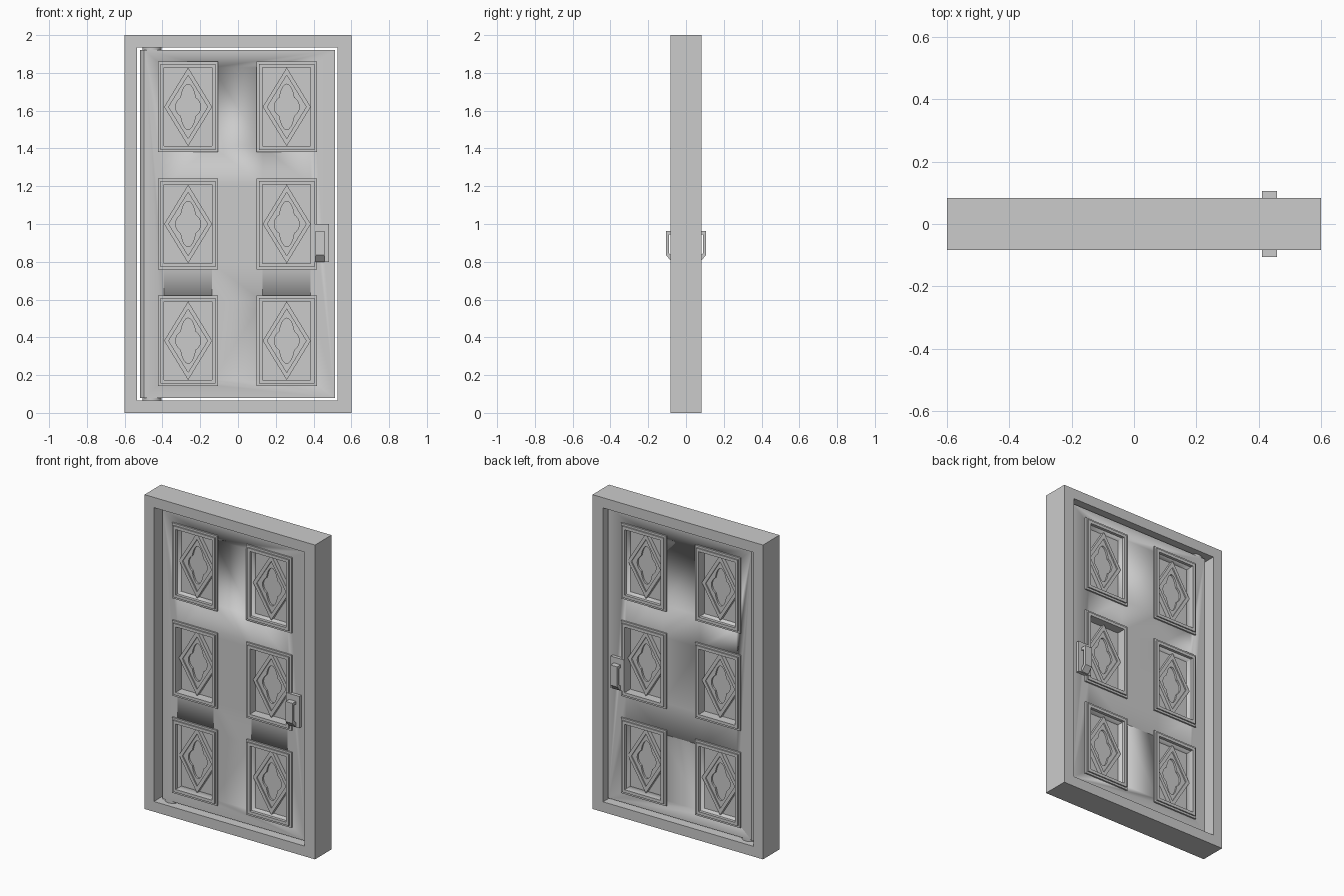
import bpy, bmesh, math

cube = bpy.data.objects.get("Cube")
if cube:
    bpy.data.objects.remove(cube, do_unlink=True)

grey = bpy.data.materials.new("light grey")
grey.use_nodes = True
grey.diffuse_color = (0.6, 0.6, 0.6, 1)
grey.node_tree.nodes["Principled BSDF"].inputs["Base Color"].default_value = grey.diffuse_color


def finish(name, bm, loc, mirror=False):
    """Turn a bmesh into an object, optionally mirrored to the back."""
    mesh = bpy.data.meshes.new(name)
    bm.to_mesh(mesh)
    bm.free()
    mesh.materials.append(grey)
    obj = bpy.data.objects.new(name, mesh)
    obj.location = loc
    bpy.context.collection.objects.link(obj)
    bpy.ops.object.select_all(action='DESELECT')
    obj.select_set(True)
    bpy.context.view_layer.objects.active = obj
    bpy.ops.object.shade_smooth_by_angle(angle=math.radians(30))
    if mirror:
        mod = obj.modifiers.new("both_sides", 'MIRROR')
        mod.use_axis = (False, True, False)
    return obj


def loft(name, loops, loc, cap=True, cyclic=False, mirror=True):
    """Bridge (outline, y) loops; outlines run anticlockwise seen from the front."""
    bm = bmesh.new()
    rows = [[bm.verts.new((x, y, z)) for x, z in pts] for pts, y in loops]
    pairs = list(zip(rows, rows[1:]))
    if cyclic:
        pairs.append((rows[-1], rows[0]))
    for a, b in pairs:
        for i in range(len(a)):
            j = (i + 1) % len(a)
            bm.faces.new((a[i], a[j], b[j], b[i]))
    if cap:
        bm.faces.new(rows[-1])
    return finish(name, bm, loc, mirror)


def prism(name, points, shift, loc, mirror=False):
    """Extrude a closed outline along a vector."""
    bm = bmesh.new()
    face = bm.faces.new([bm.verts.new(p) for p in points])
    top = bmesh.ops.extrude_face_region(bm, geom=[face])["geom"]
    bmesh.ops.translate(bm, vec=shift, verts=[v for v in top if isinstance(v, bmesh.types.BMVert)])
    bmesh.ops.recalc_face_normals(bm, faces=bm.faces)
    return finish(name, bm, loc, mirror)


def rect(w, h):
    return [(-w, -h), (w, -h), (w, h), (-w, h)]


def polar(radius, n=64):
    angles = [2 * math.pi * i / n for i in range(n)]
    return [(radius(c, s) * c, radius(c, s) * s)
            for c, s in ((math.cos(t), math.sin(t)) for t in angles)]


def diamond(w, h):
    return polar(lambda c, s: 1 / (abs(c) / w + abs(s) / h))


def quatrefoil():
    # outer edge of a tall ellipse crossed with a wide one
    return polar(lambda c, s: max(1 / math.hypot(c / w, s / h)
                                  for w, h in ((0.042, 0.12), (0.066, 0.06))))


# Frame
opening = [(x - 0.004, z) for x, z in rect(0.53, 0.935)]
outer = rect(0.6, 1)
loft("door_frame", [(outer, -0.083), (opening, -0.083), (opening, 0.083), (outer, 0.083)],
     (0, 0, 1), cap=False, cyclic=True, mirror=False)

# Door leaf with a rounded hinge edge
HINGE_X, HALF, ROUND = -0.455, 0.05, 0.065
BOTTOM, TOP = 0.08, 1.922
reach = math.asin(HALF / ROUND)
outline = [(0.513, -HALF, 0), (0.513, HALF, 0)]
for i in range(13):
    t = math.pi - reach + 2 * reach * i / 12
    outline.append((HINGE_X + ROUND * math.cos(t), ROUND * math.sin(t), 0))
door = prism("door_leaf", outline, (0, 0, TOP - BOTTOM), (0, 0, BOTTOM))

# Hinge pins above and below the leaf
for name, low, high in (("lower_hinge_pin", 0.06, 0.085), ("upper_hinge_pin", 1.917, 1.94)):
    ring = [(0.05 * math.cos(math.pi * i / 12), 0.05 * math.sin(math.pi * i / 12), 0)
            for i in range(24)]
    prism(name, ring, (0, 0, high - low), (HINGE_X, 0, low))

# Six decorated panels
W, H = 0.127, 0.208
for row, cz in enumerate((0.382, 1.0, 1.62)):
    for side, cx in (("right", -0.264), ("left", 0.258)):
        tag = f"{side}_{row + 1}"
        loc = (cx, 0, cz)
        # Opening through the leaf
        cutter = prism("panel_cutter_" + tag, [(x, -0.2, z) for x, z in rect(W, H)],
                       (0, 0.4, 0), loc)
        cutter.hide_render = True
        cutter.hide_viewport = True
        cut = door.modifiers.new("opening_" + tag, 'BOOLEAN')
        cut.operation = 'DIFFERENCE'
        cut.solver = 'EXACT'
        cut.object = cutter
        # Thin centre panel
        loft("panel_" + tag, [(rect(W + 0.003, H + 0.003), 0),
                              (rect(W + 0.003, H + 0.003), -0.01)], loc)
        # Stepped moulding around the opening
        loft("panel_moulding_" + tag,
             [(rect(0.159, 0.24), -HALF), (rect(0.159, 0.24), -0.06),
              (rect(0.146, 0.227), -0.06), (rect(0.146, 0.227), -0.068),
              (rect(W, H), -0.068), (rect(W, H), -HALF)], loc, cap=False)
        # Raised diamond with a sunken quatrefoil
        loft("diamond_ornament_" + tag,
             [(diamond(W, H), -0.01), (diamond(W, H), -0.036),
              (diamond(0.103, 0.167), -0.036), (diamond(0.103, 0.167), -0.028),
              (quatrefoil(), -0.028), (quatrefoil(), -0.016)], loc)

# Handle plates and pulls on both faces
loft("handle_plate", [(rect(0.0475, 0.101), -HALF), (rect(0.0475, 0.101), -0.071)],
     (0.4335, 0, 0.899))
pull = [(-0.068, 0.963), (-0.106, 0.963), (-0.106, 0.835), (-0.075, 0.8), (-0.068, 0.8),
        (-0.068, 0.825), (-0.09, 0.845), (-0.09, 0.945), (-0.068, 0.945)]
prism("handle_pull", [(0, y, z) for y, z in pull], (0.048, 0, 0), (0.41, 0, 0), mirror=True)
